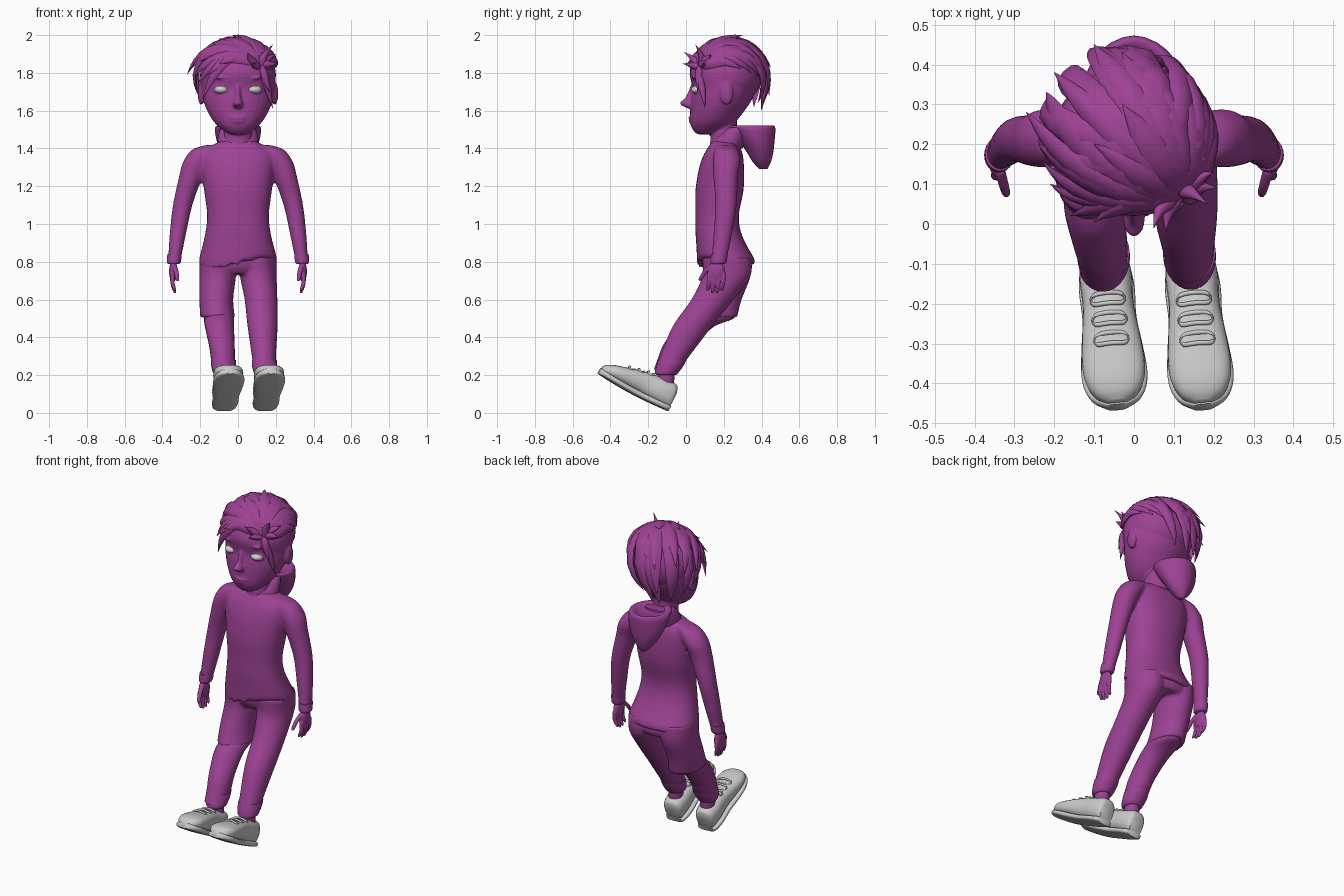
import bpy, bmesh, math, random
from mathutils import Vector, Matrix

random.seed(4)
old = bpy.data.objects.get("Cube")
if old:
    bpy.data.objects.remove(old, do_unlink=True)


def material(name, rgb):
    m = bpy.data.materials.new(name)
    m.use_nodes = True
    m.diffuse_color = (*rgb, 1)
    m.node_tree.nodes["Principled BSDF"].inputs["Base Color"].default_value = (*rgb, 1)
    return m


PURPLE = material("purple", (0.34, 0.055, 0.30))
GREY = material("light grey", (0.6, 0.6, 0.6))


def skin(bm, rings):
    """Bridge point rings into a closed tube."""
    rows = [[bm.verts.new(p) for p in ring] for ring in rings]
    n = len(rows[0])
    for a, b in zip(rows, rows[1:]):
        for i in range(n):
            j = (i + 1) % n
            bm.faces.new((a[i], a[j], b[j], b[i]))
    bm.faces.new(rows[0])
    bm.faces.new(rows[-1])


def refine(sections, steps=4):
    """Smooth spline through the sections."""
    last, out = len(sections) - 1, []
    for i in range(last):
        a, b, c, d = [Vector(sections[max(0, min(last, i + j))]) for j in (-1, 0, 1, 2)]
        for t in [k / steps for k in range(steps)]:
            out.append((b * 2 + (c - a) * t + (a * 2 - b * 5 + c * 4 - d) * t ** 2
                        + (b * 3 - a - c * 3 + d) * t ** 3) / 2)
    return out + [Vector(sections[-1])]


def loft(bm, sections, n=24, power=1.0, matrix=Matrix()):
    """Level ellipses given as x, y, z, x radius, y radius."""
    def bend(v):
        return math.copysign(abs(v) ** power, v)
    turns = [math.tau * i / n for i in range(n)]
    skin(bm, [[matrix @ Vector((x + rx * bend(math.cos(t)), y + ry * bend(math.sin(t)), z))
               for t in turns] for x, y, z, rx, ry in refine(sections)])


def span(rows):
    """Centred sections from z, front y, back y, half width."""
    return [(0, (f + b) / 2, z, w, (b - f) / 2) for z, f, b, w in rows]


def mirror(sections, side):
    return [(x * side, *rest) for x, *rest in sections]


def ball(bm, centre, radii):
    bmesh.ops.create_uvsphere(bm, u_segments=24, v_segments=14, radius=1,
                              matrix=Matrix.Translation(centre) @ Matrix.Diagonal((*radii, 1)))


def finish(bm, name, mat=PURPLE, voxel=0, smooth=4, angle=50):
    bmesh.ops.recalc_face_normals(bm, faces=bm.faces)
    mesh = bpy.data.meshes.new(name)
    bm.to_mesh(mesh)
    bm.free()
    mesh.materials.append(mat)
    obj = bpy.data.objects.new(name, mesh)
    bpy.context.collection.objects.link(obj)
    bpy.ops.object.select_all(action='DESELECT')
    obj.select_set(True)
    bpy.context.view_layer.objects.active = obj
    bpy.ops.object.shade_smooth_by_angle(angle=math.radians(angle))
    if voxel:
        blend = obj.modifiers.new("blend", 'REMESH')
        blend.mode = 'VOXEL'
        blend.voxel_size = voxel
        blend.use_smooth_shade = True
        relax = obj.modifiers.new("relax", 'SMOOTH')
        relax.iterations = smooth


# Head with neck, nose, lips, brows, eyelids and ears
bm = bmesh.new()
loft(bm, span([(1.475, .06, .13, .045), (1.5, .035, .2, .085), (1.54, .022, .26, .127),
               (1.6, .022, .31, .163), (1.66, .026, .35, .185), (1.72, .034, .37, .195),
               (1.8, .02, .38, .2), (1.87, .05, .36, .18), (1.92, .1, .31, .13),
               (1.945, .16, .25, .05)]), n=32)
loft(bm, span([(1.38, .12, .28, .08), (1.46, .13, .27, .075), (1.6, .13, .27, .075)]))
loft(bm, [(0, .045, 1.74, .012, .018), (0, .027, 1.67, .016, .03), (0, .009, 1.64, .027, .042),
          (0, .022, 1.62, .023, .03), (0, .032, 1.61, .012, .015)])
ball(bm, (0, .036, 1.562), (.05, .024, .009))
ball(bm, (0, .038, 1.543), (.042, .025, .011))
for s in (-1, 1):
    ball(bm, (s * .085, .042, 1.775), (.045, .012, .008))
    ball(bm, (s * .086, .068, 1.71), (.041, .03, .026))
    ball(bm, (s * .195, .215, 1.69), (.018, .035, .06))
finish(bm, "head", voxel=.007, smooth=3)

for s, side in ((1, "left"), (-1, "right")):
    bm = bmesh.new()
    ball(bm, (s * .088, .058, 1.711), (.036, .031, .021))
    finish(bm, side + "_eye", GREY)

# Hair: a cap and tapered locks swept from a parting
CENTRE, RADII = Vector((0, .22, 1.79)), Vector((.205, .185, .175))


def lock(bm, root, tip, width, steps=12):
    a, b = [Vector([(p[k] - CENTRE[k]) / RADII[k] for k in range(3)]) for p in (root, tip)]
    mid = (a + b) / 2 + Vector((0, 0, .4 * (1 - a.normalized().dot(b.normalized()))))
    path = []
    for t in [i / steps for i in range(steps + 1)]:
        d = (a * (1 - t) ** 2 + mid * 2 * t * (1 - t) + b * t * t).normalized()
        d *= 1.01 + (b.length - 1.01) * t ** 3 + .03 * math.sin(math.pi * t)
        path.append(CENTRE + Matrix.Diagonal(RADII) @ d)
    rings = []
    for i, p in enumerate(path):
        along = path[min(i + 1, steps)] - path[max(i - 1, 0)]
        across = along.cross(p - CENTRE).normalized()
        out = across.cross(along).normalized()
        swell = max(.03, math.sin(math.pi * (.15 + .85 * i / steps)))
        rings.append([p + across * width * swell * math.cos(t) + out * .02 * swell * math.sin(t)
                      for t in [math.tau * j / 8 for j in range(8)]])
    skin(bm, rings)


bm = bmesh.new()
ball(bm, CENTRE, RADII * .98)
finish(bm, "hair_cap")
parting, crown, brow = (.13, .06, 1.84), (.09, .14, 1.93), (.03, .08, 1.91)
swept = [(-.27, .28, 1.79), (-.24, .2, 1.83), (-.23, .16, 1.78), (-.22, .33, 1.79),
         (-.2, .38, 1.84), (-.1, .45, 1.83), (-.03, .43, 1.86), (.03, .41, 1.87),
         (.1, .375, 1.86), (-.03, .3, 2.0), (-.1, .2, 1.98)]
sides = [(.05, .42, 1.74), (.1, .385, 1.78), (.15, .345, 1.8), (.19, .29, 1.82), (.2, .22, 1.84)]
falling = [(-.21, .24, 1.68), (-.19, .3, 1.64), (-.15, .36, 1.62), (-.1, .4, 1.6),
           (-.11, .44, 1.68), (-.04, .44, 1.69), (-.05, .4, 1.6), (.02, .38, 1.64)]
fringe = [(-.16, .02, 1.79), (-.185, .07, 1.66), (-.21, .1, 1.74), (-.1, .005, 1.85)]
tufts = [(.185, .05, 1.95), (.21, .09, 1.85), (.185, .1, 1.61), (.165, .06, 1.7),
         (.05, -.01, 1.91), (.08, -.02, 1.85), (.2, .13, 1.9)]
bm = bmesh.new()
for tips, root, width in ((swept, parting, .042), (sides, parting, .036), (falling, crown, .045),
                          (fringe, brow, .03), (tufts, parting, .022)):
    for tip in tips:
        start = [c + random.uniform(-.012, .012) for c in root]
        lock(bm, start, tip, width * random.uniform(.85, 1.1))
finish(bm, "hair_locks")

# Hooded top: torso with a wavy front hem, blended with the sleeves
bm = bmesh.new()
loft(bm, span([(.785, .06, .365, .207), (.82, .058, .36, .205), (.88, .055, .325, .19),
               (.96, .05, .29, .172), (1.05, .05, .28, .164), (1.18, .05, .305, .18),
               (1.3, .07, .307, .195), (1.37, .095, .3, .19), (1.41, .12, .285, .15),
               (1.44, .138, .275, .09)]), n=32, power=.9)
for v in bm.verts:
    x, y, z = v.co
    if z < .9 and y < .21:
        wave = .014 + .033 * math.tanh(25 * (x - .035))
        v.co.z += wave * min(1, (.21 - y) / .1) * (.9 - z) / .115
sleeve = [(.12, .21, 1.418, .05, .05), (.165, .213, 1.398, .072, .06),
          (.195, .215, 1.365, .075, .07), (.225, .215, 1.32, .07, .074),
          (.25, .21, 1.25, .063, .066), (.293, .212, 1.1, .052, .057),
          (.318, .195, .95, .044, .05), (.337, .175, .81, .034, .041)]
for s in (-1, 1):
    loft(bm, mirror(sleeve, s))
finish(bm, "hooded_top", voxel=.01, smooth=8)

# Collar and drooping hood
bm = bmesh.new()
loft(bm, span([(1.4, .12, .3, .11), (1.45, .145, .32, .108), (1.49, .18, .33, .1),
               (1.51, .21, .33, .09)]))
loft(bm, span([(1.29, .39, .43, .015), (1.33, .352, .45, .055), (1.38, .322, .462, .088),
               (1.43, .288, .468, .11), (1.49, .24, .473, .122), (1.515, .218, .47, .118),
               (1.52, .235, .455, .1), (1.5, .27, .42, .06)]), power=1.1)
finish(bm, "hood", angle=70)

# Sleeve cuffs and hands
for s, side in ((1, "left"), (-1, "right")):
    bm = bmesh.new()
    loft(bm, mirror([(.336, .177, .84, .038, .044), (.339, .172, .8, .037, .043),
                     (.34, .17, .788, .03, .036)], s))
    finish(bm, side + "_sleeve_cuff")
    bm = bmesh.new()
    ball(bm, (s * .343, .162, .75), (.022, .045, .056))
    for i in range(4):
        y = .124 + .025 * i
        end = .628 + .012 * abs(i - 1.5)
        loft(bm, mirror([(.345, y, .74, .013, .013), (.347, y - .003, .69, .012, .012),
                         (.336, y - .008, end + .01, .009, .009),
                         (.332, y - .01, end, .004, .004)], s), n=10)
    loft(bm, mirror([(.338, .14, .785, .014, .018), (.328, .103, .75, .013, .015),
                     (.321, .078, .71, .011, .011), (.32, .073, .698, .004, .004)], s), n=10)
    finish(bm, side + "_hand", voxel=.004, smooth=2)

# Trousers: seat, straight left leg, and right thigh with an open edge over the bent shin
thigh_top = [(.105, .215, .82, .1, .13), (.108, .213, .72, .097, .128)]
bm = bmesh.new()
loft(bm, span([(.88, .075, .31, .16), (.78, .085, .35, .19), (.735, .11, .335, .15)]))
loft(bm, thigh_top + [(.122, .14, .6, .087, .112), (.13, .035, .46, .08, .105),
                      (.137, -.06, .3, .064, .078), (.14, -.1, .23, .06, .065)])
loft(bm, mirror(thigh_top, -1) + [(-.115, .17, .6, .09, .125), (-.108, .138, .505, .092, .133)])
finish(bm, "trousers", voxel=.01, smooth=3)
bm = bmesh.new()
loft(bm, [(-.102, .14, .53, .077, .11), (-.1, .115, .498, .08, .135),
          (-.098, .045, .455, .077, .1), (-.086, -.035, .36, .068, .085),
          (-.08, -.07, .29, .064, .078), (-.078, -.105, .23, .06, .065)])
finish(bm, "right_shin")

# Ankles, trouser cuffs and tilted shoes
outline = [(0, .045), (.02, .058), (.08, .066), (.16, .064), (.24, .073), (.31, .079),
           (.36, .073), (.395, .053), (.413, .022)]
heights = (.11, .145, .142, .135, .117, .097, .082, .064, .045)
for x, side in ((.142, "left"), (-.074, "right")):
    bm = bmesh.new()
    loft(bm, [(x - .003, -.072, .28, .066, .074), (x - .002, -.085, .25, .066, .072),
              (x, -.103, .212, .058, .062), (x, -.105, .2, .048, .052)])
    finish(bm, side + "_trouser_cuff")
    bm = bmesh.new()
    loft(bm, [(x, -.105, .23, .042, .047), (x + .004, -.11, .1, .04, .042)])
    finish(bm, side + "_ankle")

    frame = (Matrix.Translation((x, -.1, .012)) @ Matrix.Rotation(.09, 4, 'Z')
             @ Matrix.Rotation(math.radians(62), 4, 'X'))
    bm = bmesh.new()
    loft(bm, [(0, (h + .01) / 2, t, w, (h - .01) / 2)
              for (t, w), h in zip(outline, heights)], power=.8, matrix=frame)
    finish(bm, side + "_shoe", GREY)
    # The sole bows gently below the straight line from heel to toe
    bm = bmesh.new()
    loft(bm, [(0, .016 - .01 * math.sin(t * 7.6), t * 1.02 - .004, w + .004, .017)
              for t, w in outline], power=.65, matrix=frame)
    finish(bm, side + "_sole", GREY)

    # Lace loops arched over the tongue
    bm = bmesh.new()
    for k in range(3):
        along, top = .17 + .05 * k, .138 - .013 * k
        for edge in (-.015, .015):
            rings = []
            for u in [i / 6 - 1 for i in range(13)]:
                p = Vector((.045 * u, top - .012 * u * u, along + edge * (1 - u ** 8)))
                rings.append([frame @ (p + Vector((0, .006 * math.cos(a), .006 * math.sin(a))))
                              for a in [math.tau * j / 8 for j in range(8)]])
            skin(bm, rings)
    finish(bm, side + "_laces", GREY)
